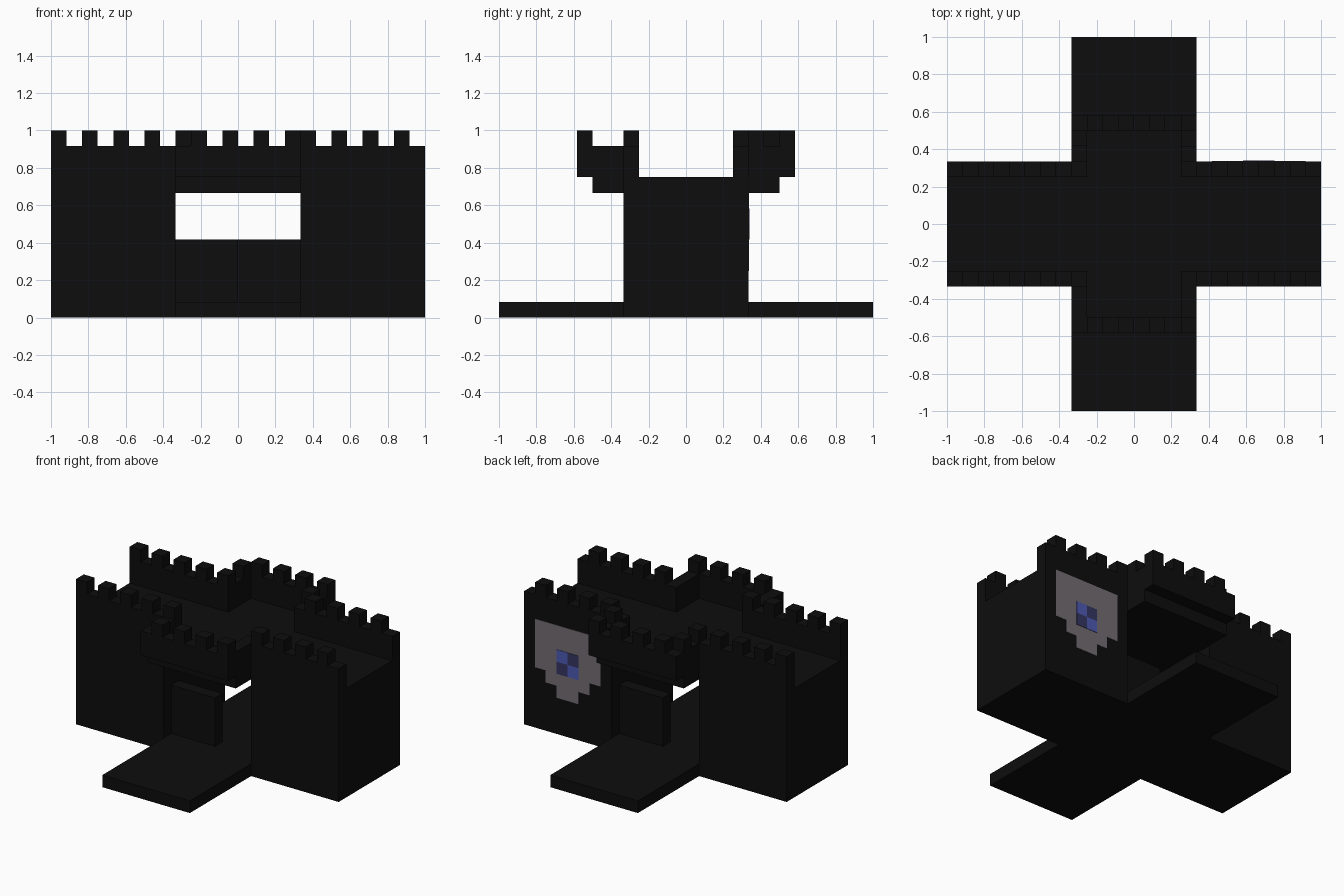
import bpy, bmesh
from mathutils import Matrix, Vector

U = 1 / 12  # one block

cube = bpy.data.objects.get("Cube")
if cube:
    bpy.data.objects.remove(cube, do_unlink=True)


def material(name, rgb):
    m = bpy.data.materials.new(name)
    m.use_nodes = True
    m.diffuse_color = (*rgb, 1)
    bsdf = m.node_tree.nodes["Principled BSDF"]
    bsdf.inputs["Base Color"].default_value = (*rgb, 1)
    bsdf.inputs["Roughness"].default_value = 0.9
    return m


black = material("black stone", (0.004, 0.004, 0.004))
grey = material("shield grey", (0.17, 0.153, 0.172))
blue = material("bright blue", (0.075, 0.1, 0.45))
navy = material("dark blue", (0.036, 0.036, 0.125))


def blocks(name, boxes, mat):
    """One object made of boxes given as (low corner, high corner) in blocks."""
    bm = bmesh.new()
    for lo, hi in boxes:
        lo, hi = Vector(lo) * U, Vector(hi) * U
        move = Matrix.Translation((lo + hi) / 2)
        bmesh.ops.create_cube(bm, size=1, matrix=move @ Matrix.Diagonal((*(hi - lo), 1)))
    mesh = bpy.data.meshes.new(name)
    bm.to_mesh(mesh)
    bm.free()
    mesh.materials.append(mat)
    obj = bpy.data.objects.new(name, mesh)
    bpy.context.collection.objects.link(obj)
    return obj


def merlons(cells):
    return [((x, y, 11), (x + 1, y + 1, 12)) for x, y in cells]


# Causeway running through the gate, and the gatehouse deck above it
blocks("causeway", [((-4, -12, 0), (4, 12, 1))], black)
blocks("gatehouse_deck", [((-4, -6, 8), (4, 6, 9))], black)

# Towers
for side, x in (("right", -12), ("left", 4)):
    blocks(side + "_tower", [((x, -4, 0), (x + 8, 4, 9))], black)

# Staggered half walls inside the passage
blocks("front_half_wall", [((-4, -3, 1), (0, -2, 5))], black)
blocks("back_half_wall", [((0, 2, 1), (4, 3, 5))], black)

# Battlements, front and back
for end, wall_y, gate_y, side_y in (("front", -4, -7, -6), ("back", 3, 6, 3)):
    for side, x0, x1 in (("right", -12, -3), ("left", 4, 12)):
        walk = [((x0, wall_y, 9), (x1, wall_y + 1, 11))]
        teeth = merlons((x, wall_y) for x in range(x0, x1, 2))
        blocks(f"{end}_{side}_tower_battlement", walk + teeth, black)
    gate = [((-4, gate_y, 9), (4, gate_y + 1, 11))]
    low, high = (-6, -4) if end == "front" else (4, 6)
    gate += [((-4, low, 9), (-3, high, 11)),
             ((3, min(low, side_y), 9), (4, max(high, wall_y + 1), 11))]
    gate += merlons((x, gate_y) for x in range(-3, 4, 2))
    if end == "back":
        gate += merlons([(-4, 5), (3, 4)])
    blocks(end + "_gatehouse_battlement", gate, black)

# Painted shield on the back of the left tower
columns = [((5 + i, 4, foot), (6 + i, 4.03, 9)) for i, foot in enumerate((5, 4, 3, 3, 4, 5))]
blocks("shield", columns, grey)


def tiles(parity):
    return [((x, 4, z), (x + 1, 4.06, z + 1))
            for x in (7, 8) for z in (5, 6) if (x + z) % 2 == parity]


blocks("shield_bright_checks", tiles(0), blue)
blocks("shield_dark_checks", tiles(1), navy)
